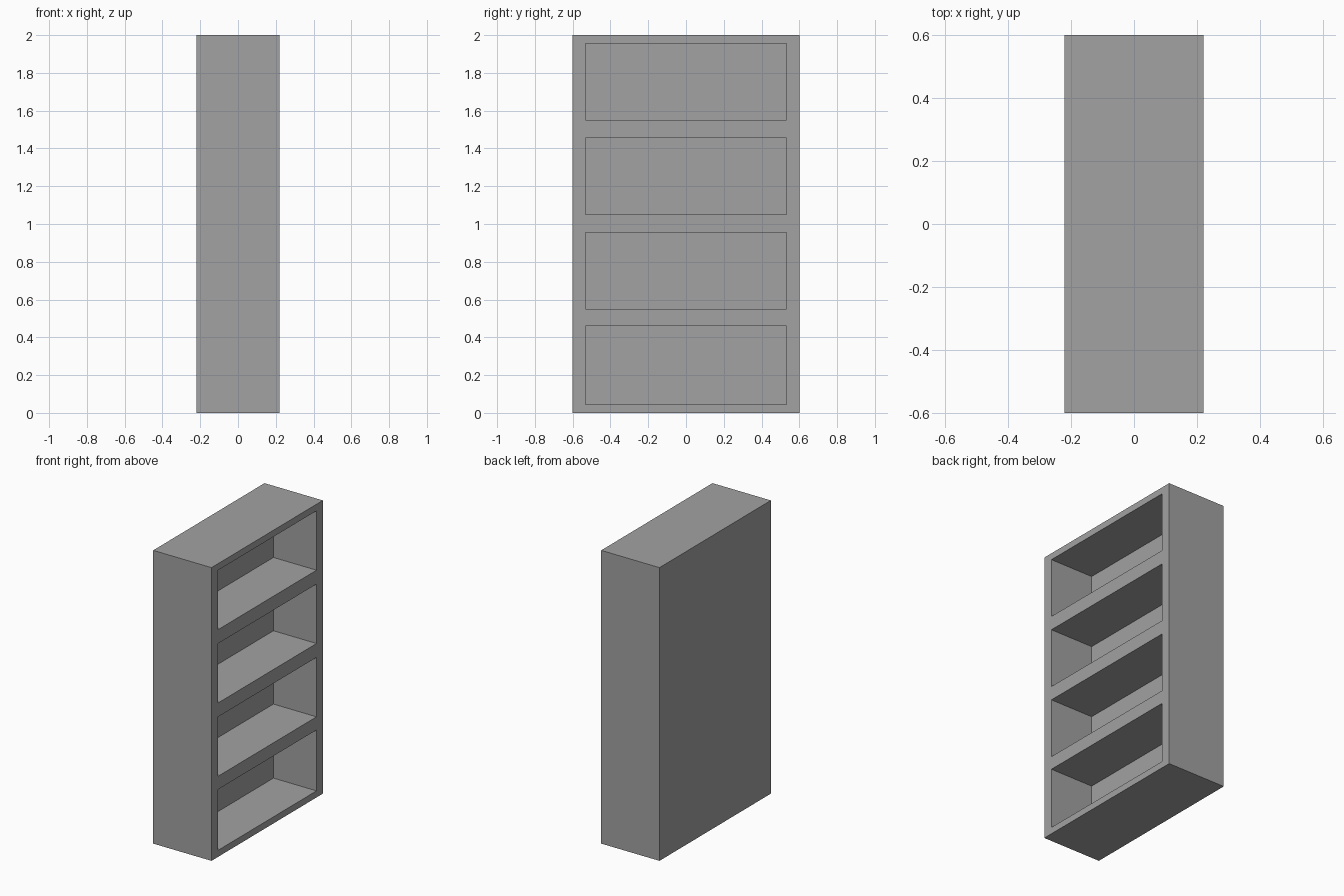
import bpy
import bmesh
from mathutils import Vector, Matrix

old = bpy.data.objects.get("Cube")
if old:
    bpy.data.objects.remove(old, do_unlink=True)

# Overall size and the recessed compartments, which open towards +x
WIDTH, DEPTH, HEIGHT = 0.44, 1.2, 2.0
HALF_OPENING = 0.532
RECESS = 0.325
BAYS = [(0.045, 0.46), (0.55, 0.955), (1.05, 1.455), (1.55, 1.955)]

# Plain grey material
grey = bpy.data.materials.new("plain_grey")
grey.use_nodes = True
colour = (0.36, 0.36, 0.36, 1)
grey.diffuse_color = colour
bsdf = grey.node_tree.nodes["Principled BSDF"]
bsdf.inputs["Base Color"].default_value = colour

# Solid cabinet block
bm = bmesh.new()
bmesh.ops.create_cube(bm, size=1, matrix=Matrix.Translation((0, 0, HEIGHT / 2))
                      @ Matrix.Diagonal((WIDTH, DEPTH, HEIGHT, 1)))


def cut(point, normal):
    geom = bm.verts[:] + bm.edges[:] + bm.faces[:]
    bmesh.ops.bisect_plane(bm, geom=geom, plane_co=point, plane_no=normal)


# Mark out the compartments
for side in (-1, 1):
    cut(Vector((0, side * HALF_OPENING, 0)), Vector((0, 1, 0)))
for bay in BAYS:
    for z in bay:
        cut(Vector((0, 0, z)), Vector((0, 0, 1)))


def is_opening(face):
    c = face.calc_center_median()
    return (face.normal.x > 0.9 and abs(c.y) < HALF_OPENING
            and any(low < c.z < high for low, high in BAYS))


# Push the compartments inwards, leaving the back panel, sides and shelves
bm.normal_update()
openings = [f for f in bm.faces if is_opening(f)]
pushed = bmesh.ops.extrude_discrete_faces(bm, faces=openings)["faces"]
for face in pushed:
    bmesh.ops.translate(bm, verts=face.verts[:], vec=(-RECESS, 0, 0))
bmesh.ops.recalc_face_normals(bm, faces=bm.faces[:])

mesh = bpy.data.meshes.new("bookcase")
bm.to_mesh(mesh)
bm.free()
mesh.materials.append(grey)
bookcase = bpy.data.objects.new("bookcase", mesh)
bpy.context.collection.objects.link(bookcase)
